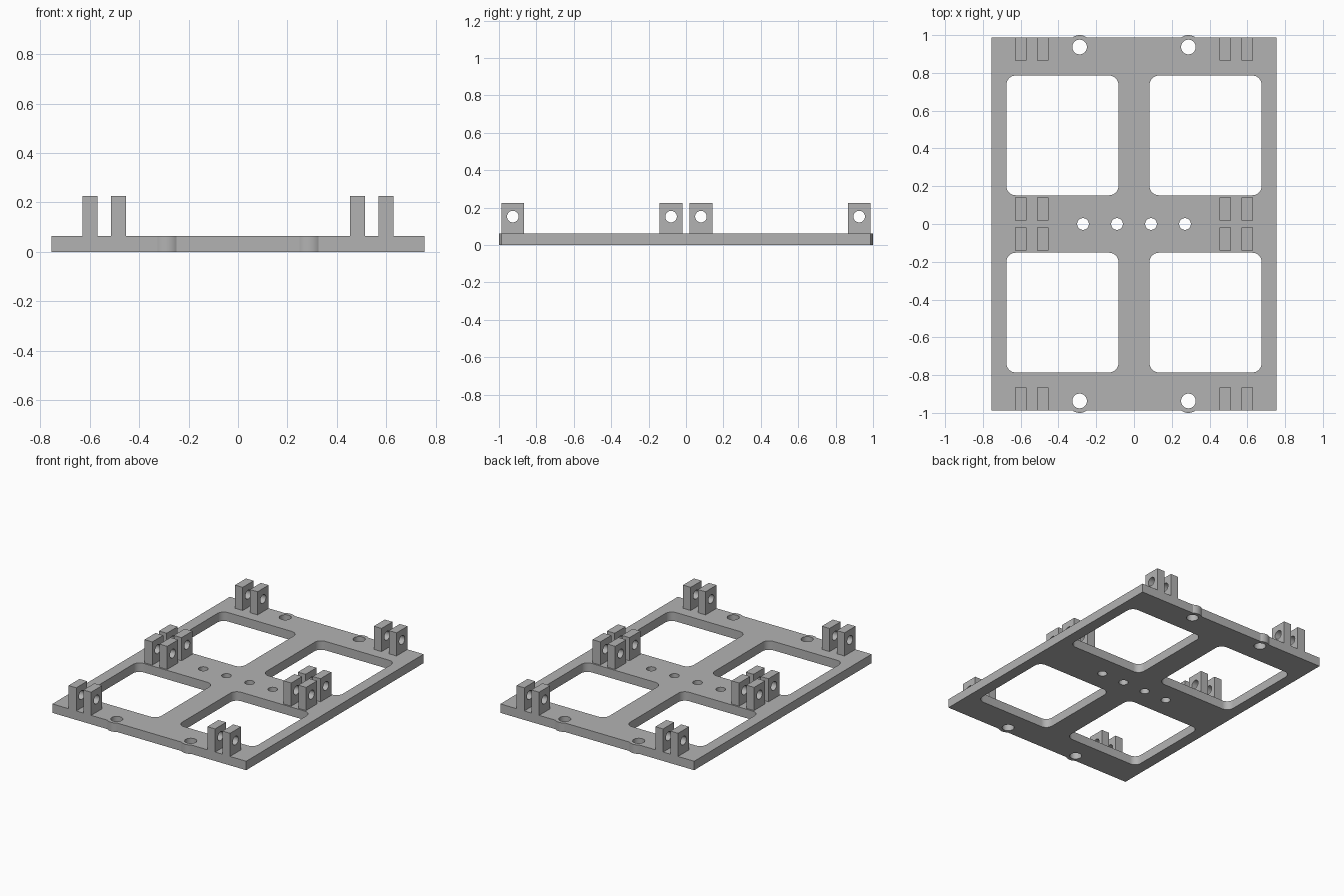
import bpy, bmesh
from math import sin, cos, pi, asin
from mathutils import Matrix

cube = bpy.data.objects.get("Cube")
if cube:
    bpy.data.objects.remove(cube, do_unlink=True)

grey = bpy.data.materials.new("plain grey")
grey.use_nodes = True
grey.diffuse_color = (0.45, 0.45, 0.45, 1)
grey.node_tree.nodes["Principled BSDF"].inputs["Base Color"].default_value = (0.45, 0.45, 0.45, 1)


def arc(cx, cy, r, start, end, steps):
    return [(cx + r * cos(start + (end - start) * i / steps),
             cy + r * sin(start + (end - start) * i / steps)) for i in range(steps + 1)]


def circle(cx, cy, r):
    return arc(cx, cy, r, 0, 2 * pi, 32)[:-1]


def rounded_rect(cx, cy, hx, hy, r):
    pts = []
    for i, (sx, sy) in enumerate([(1, 1), (-1, 1), (-1, -1), (1, -1)]):
        pts += arc(cx + sx * (hx - r), cy + sy * (hy - r), r, i * pi / 2, (i + 1) * pi / 2, 8)
    return pts


def extruded(name, loops, thickness, matrix):
    """Fill the first loop, leave the others as holes, and extrude about the middle."""
    curve = bpy.data.curves.new(name, "CURVE")
    curve.dimensions = "2D"
    curve.fill_mode = "BOTH"
    curve.extrude = thickness / 2
    for loop in loops:
        spline = curve.splines.new("POLY")
        spline.points.add(len(loop) - 1)
        for point, (x, y) in zip(spline.points, loop):
            point.co = (x, y, 0, 1)
        spline.use_cyclic_u = True
    helper = bpy.data.objects.new(name + " outline", curve)
    bpy.context.collection.objects.link(helper)
    bpy.context.view_layer.update()
    mesh = bpy.data.meshes.new_from_object(
        helper.evaluated_get(bpy.context.evaluated_depsgraph_get()))
    bpy.data.objects.remove(helper, do_unlink=True)
    bm = bmesh.new()
    bm.from_mesh(mesh)
    bmesh.ops.remove_doubles(bm, verts=bm.verts, dist=0.0001)
    bmesh.ops.transform(bm, matrix=matrix, verts=bm.verts)
    bmesh.ops.recalc_face_normals(bm, faces=bm.faces)
    bm.to_mesh(mesh)
    bm.free()
    mesh.materials.clear()
    mesh.materials.append(grey)
    obj = bpy.data.objects.new(name, mesh)
    bpy.context.collection.objects.link(obj)
    bpy.ops.object.select_all(action="DESELECT")
    obj.select_set(True)
    bpy.context.view_layer.objects.active = obj
    bpy.ops.object.shade_smooth_by_angle()
    return obj


# Base plate outline, with a shallow round boss beside each edge hole
W, D, T = 0.755, 0.987, 0.063
hole_x, hole_y, boss_r = 0.288, 0.937, 0.063
a = asin((D - hole_y) / boss_r)
back = [(W, D)]
for x in (hole_x, -hole_x):
    back += arc(x, hole_y, boss_r, a, pi - a, 12)
back.append((-W, D))
loops = [back + [(-x, -y) for x, y in back]]

# Four windows, edge holes and the centre row of holes
for sx in (-1, 1):
    for sy in (-1, 1):
        loops.append(rounded_rect(sx * 0.379, sy * 0.469, 0.297, 0.317, 0.05))
        loops.append(circle(sx * hole_x, sy * hole_y, 0.039))
    for x in (0.09, 0.27):
        loops.append(circle(sx * x, 0, 0.031))
extruded("base_plate", loops, T, Matrix.Translation((0, 0, T / 2)))

# Paired hinge lugs, each a square tab with a cross hole
top, half = 0.226, 0.061
lug_z = (top + T) / 2
tab = [(-half, T - lug_z), (half, T - lug_z), (half, top - lug_z), (-half, top - lug_z)]
upright = Matrix(((0, 0, 1, 0), (1, 0, 0, 0), (0, 1, 0, 0), (0, 0, 0, 1)))
for sx, side in ((1, "left"), (-1, "right")):
    for y, row in ((-0.926, "front"), (-0.08, "middle_front"),
                   (0.08, "middle_back"), (0.926, "back")):
        for x, place in ((0.483, "inner"), (0.599, "outer")):
            extruded(f"{row}_{side}_{place}_lug", [tab, circle(0, 0.152 - lug_z, 0.031)], 0.06,
                     Matrix.Translation((sx * x, y, lug_z)) @ upright)
